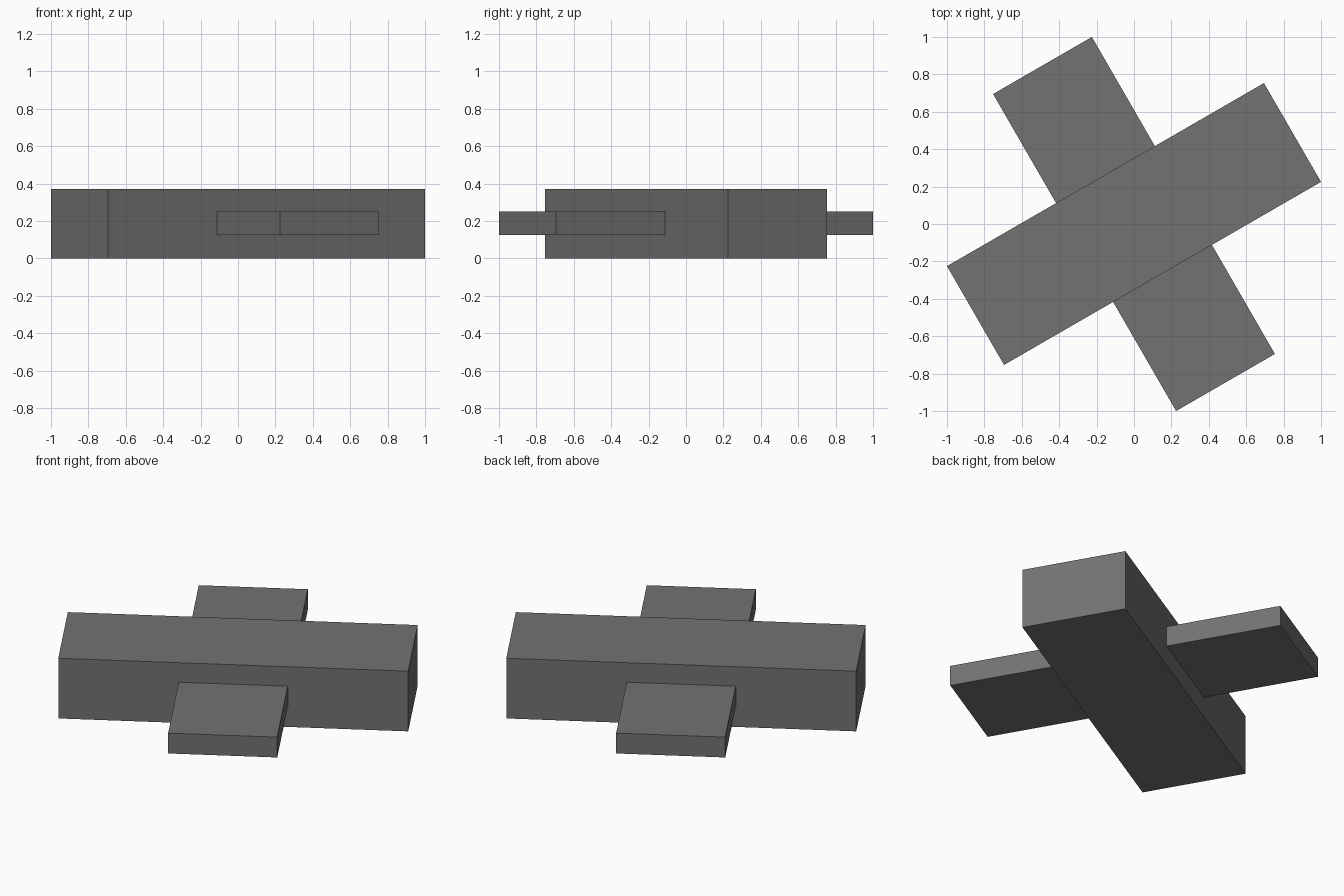
import bpy
import math

if "Cube" in bpy.data.objects:
    bpy.data.objects.remove(bpy.data.objects["Cube"])

# One flat grey for the whole model
grey = bpy.data.materials.new("dark grey")
grey.diffuse_color = (0.17, 0.17, 0.17, 1.0)
grey.use_nodes = True
grey.node_tree.nodes["Principled BSDF"].inputs["Base Color"].default_value = grey.diffuse_color

LENGTH, WIDTH = 1.957, 0.61


def beam(name, z_low, z_high, degrees):
    """Flat-faced beam centred on the origin and turned about z."""
    bpy.ops.mesh.primitive_cube_add(
        size=1,
        location=(0, 0, (z_low + z_high) / 2),
        rotation=(0, 0, math.radians(degrees)),
    )
    ob = bpy.context.object
    ob.name = name
    ob.scale = (LENGTH, WIDTH, z_high - z_low)
    ob.data.materials.append(grey)
    return ob


# Thick main beam, and the thin crossbar passing through it
beam("main_beam", 0.0, 0.37, 30)
beam("crossbar", 0.125, 0.25, 120)
